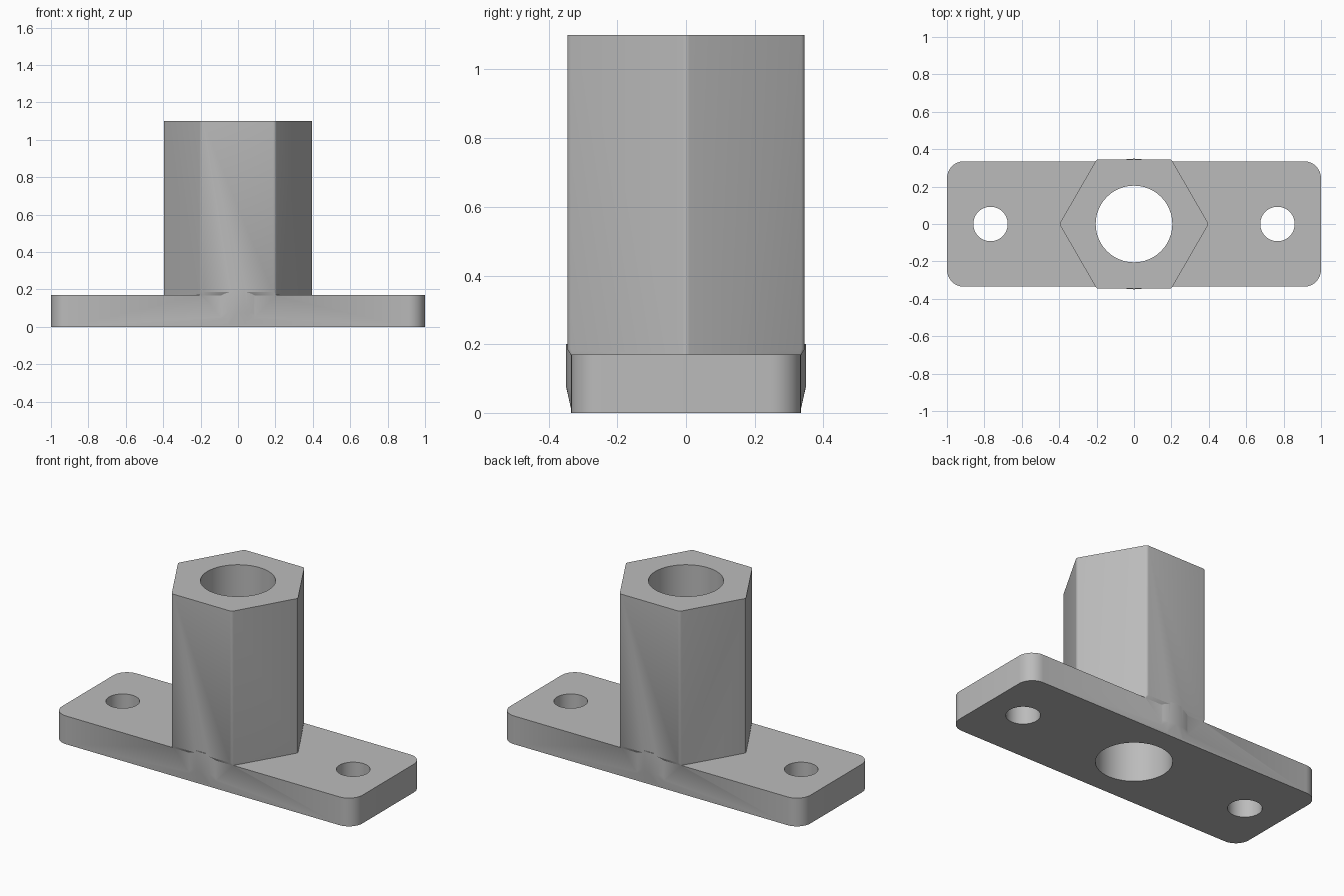
import bpy, bmesh, math

if "Cube" in bpy.data.objects:
    bpy.data.objects.remove(bpy.data.objects["Cube"])

grey = bpy.data.materials.new("plain grey")
grey.diffuse_color = (0.5, 0.5, 0.5, 1)
grey.use_nodes = True
grey.node_tree.nodes["Principled BSDF"].inputs["Base Color"].default_value = grey.diffuse_color
PLATE_TOP, TOP = 0.17, 1.1


def hull(name, points):
    """Convex solid around a set of points."""
    bm = bmesh.new()
    for p in points:
        bm.verts.new(p)
    res = bmesh.ops.convex_hull(bm, input=bm.verts)
    loose = {g for g in res["geom_interior"] + res["geom_unused"]
             if isinstance(g, bmesh.types.BMVert)}
    bmesh.ops.delete(bm, geom=list(loose), context='VERTS')
    bmesh.ops.dissolve_limit(bm, angle_limit=0.001, verts=bm.verts, edges=bm.edges)
    bmesh.ops.recalc_face_normals(bm, faces=bm.faces)
    me = bpy.data.meshes.new(name)
    bm.to_mesh(me)
    bm.free()
    ob = bpy.data.objects.new(name, me)
    bpy.context.collection.objects.link(ob)
    me.materials.append(grey)
    return ob


def ring(cx, cy, r, z, n=48, start=0.0, sweep=2 * math.pi):
    return [(cx + r * math.cos(start + sweep * i / n),
             cy + r * math.sin(start + sweep * i / n), z) for i in range(n + 1)]


def boolean(target, other, op):
    m = target.modifiers.new(op.title(), 'BOOLEAN')
    m.operation, m.solver, m.object = op, 'EXACT', other
    bpy.context.view_layer.objects.active = target
    bpy.ops.object.modifier_apply(modifier=m.name)
    bpy.data.objects.remove(other)


# base plate with rounded corners
corner = 0.09
pts = []
for z in (0, PLATE_TOP):
    for sx, sy, a in ((1, 1, 0), (-1, 1, 90), (-1, -1, 180), (1, -1, 270)):
        pts += ring(sx * (1 - corner), sy * (0.335 - corner), corner, z, 8,
                    math.radians(a), math.pi / 2)
fixture = hull("mounting_plate_with_hex_socket", pts)

# hexagonal column, its lower rim chamfered where it overhangs the plate
pts = []
for z, limit in ((PLATE_TOP - 0.01, 0.33), (PLATE_TOP + 0.016, 0.346), (TOP, 0.346)):
    for i in range(6):
        a = i * math.pi / 3
        for x, y, _ in ring(0.376 * math.cos(a), 0.376 * math.sin(a), 0.02, z, 4,
                            a - math.pi / 6, math.pi / 3):
            pts.append((x, max(-limit, min(limit, y)), z))
boolean(fixture, hull("hex_column", pts), 'UNION')

# shallow swellings on the long plate sides below the column
for s in (-1, 1):
    pts = []
    for z, half, out in ((0.0, 0.06, 0.332), (0.04, 0.1, 0.341),
                         (0.075, 0.1, 0.349), (0.2, 0.1, 0.349)):
        for i in range(13):
            u = i / 6 - 1
            pts.append((u * half, s * (0.332 + (out - 0.332) * (1 - u * u)), z))
        pts += [(-half, s * 0.3, z), (half, s * 0.3, z)]
    boolean(fixture, hull("side_swelling", pts), 'UNION')

# central bore and the two screw holes
for x, r in ((0, 0.205), (-0.767, 0.092), (0.767, 0.092)):
    cutter = hull("hole_cutter", ring(x, 0, r, -0.2)[:-1] + ring(x, 0, r, 1.3)[:-1])
    boolean(fixture, cutter, 'DIFFERENCE')

fixture.select_set(True)
bpy.context.view_layer.objects.active = fixture
bpy.ops.object.shade_smooth_by_angle(angle=math.radians(30))
